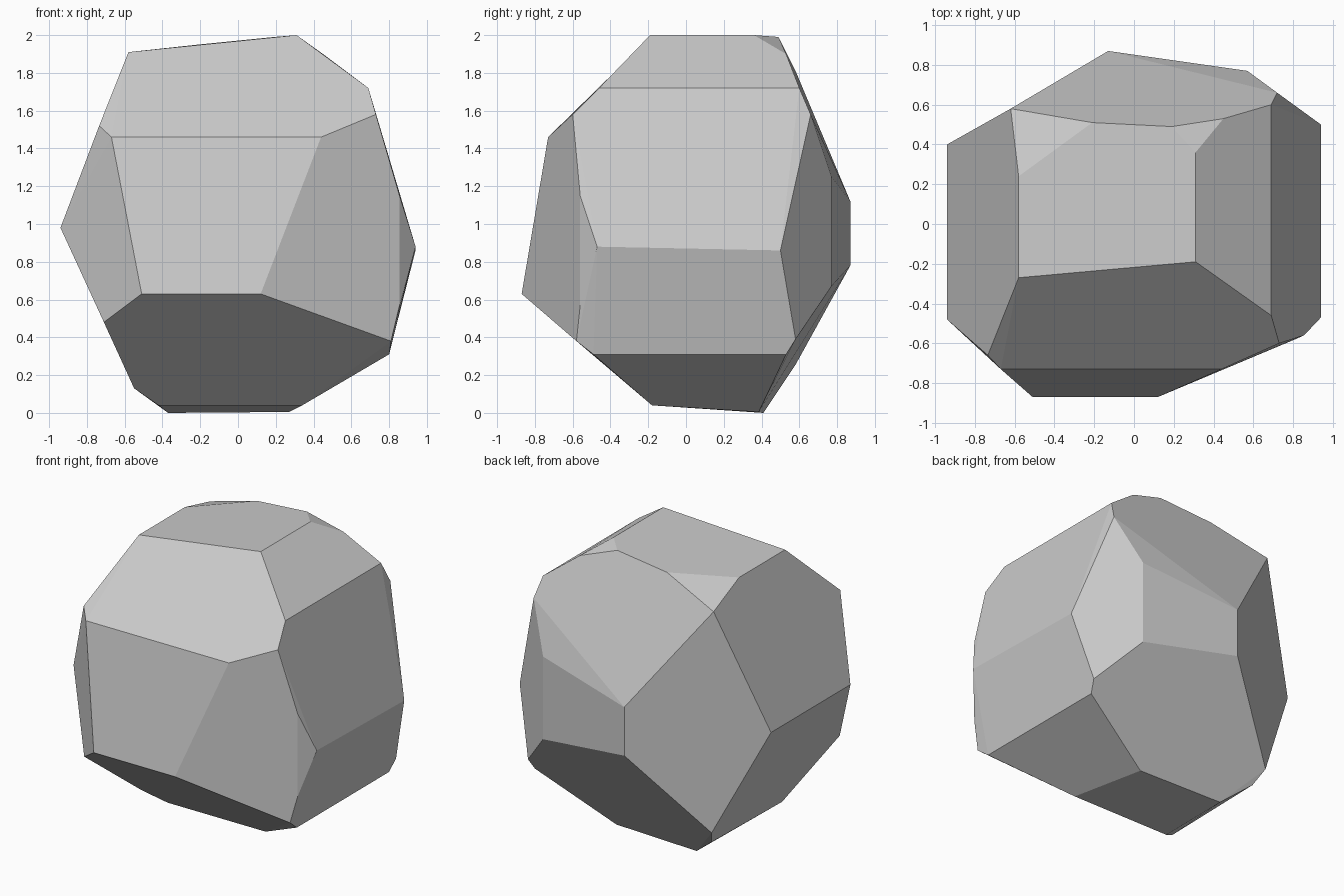
import bpy
import bmesh
from math import radians

# Remove the default cube if it is there
default_cube = bpy.data.objects.get("Cube")
if default_cube:
    bpy.data.objects.remove(default_cube, do_unlink=True)


def make_material(name, colour):
    material = bpy.data.materials.new(name)
    material.use_nodes = True
    material.diffuse_color = colour
    shader = next(n for n in material.node_tree.nodes if n.type == "BSDF_PRINCIPLED")
    shader.inputs["Base Color"].default_value = colour
    return material


# Corners of the chiselled stone, grouped by the region they outline
corners = {
    "crown": [(-.58, -.27, 1.91), (.31, -.19, 2), (.31, .36, 2),
              (.19, .49, 1.99), (-.21, .51, 1.95), (-.58, .24, 1.91)],
    "back shoulder": [(-.62, .58, 1.81), (.45, .53, 1.9),
                      (.69, .6, 1.72), (.72, .66, 1.58)],
    "front shoulder": [(-.735, -.66, 1.52), (-.67, -.73, 1.46), (.44, -.73, 1.46),
                       (.73, -.6, 1.58), (.69, -.46, 1.72)],
    "front ridge": [(-.51, -.87, .63), (.12, -.87, .63)],
    "left and right ridges": [(-.94, -.48, .98), (-.94, .4, .98),
                              (.94, -.47, .88), (.94, .5, .86)],
    "front right bevel": [(.855, -.56, 1.15), (.855, -.56, .57)],
    "back panel": [(-.13, .87, 1.12), (-.13, .87, .78),
                   (.57, .77, 1.25), (.57, .77, .67)],
    "lower edge": [(.81, -.58, .38), (.8, -.49, .31), (.8, .53, .31), (.82, .58, .39),
                   (-.71, -.69, .48), (-.55, -.28, .13),
                   (-.605, .58, .255), (-.555, .51, .15)],
    "underside": [(-.42, -.18, .04), (.34, -.18, .04),
                  (.27, .385, .005), (-.37, .41, 0)],
}

# Wrap the corners in a convex shell
shell = bmesh.new()
for group in corners.values():
    for corner in group:
        shell.verts.new(corner)
hull = bmesh.ops.convex_hull(shell, input=shell.verts[:])
unused = [v for v in hull["geom_interior"] if isinstance(v, bmesh.types.BMVert)]
bmesh.ops.delete(shell, geom=unused, context="VERTS")

# Merge nearly level triangles into broad flat facets
bmesh.ops.dissolve_limit(shell, angle_limit=radians(3),
                         verts=shell.verts[:], edges=shell.edges[:])
bmesh.ops.recalc_face_normals(shell, faces=shell.faces[:])
for face in shell.faces:
    face.smooth = False

# Faceted stone object
mesh = bpy.data.meshes.new("faceted_stone")
shell.to_mesh(mesh)
shell.free()
mesh.materials.append(make_material("stone grey", (.6, .6, .6, 1)))
stone = bpy.data.objects.new("faceted_stone", mesh)
bpy.context.collection.objects.link(stone)
